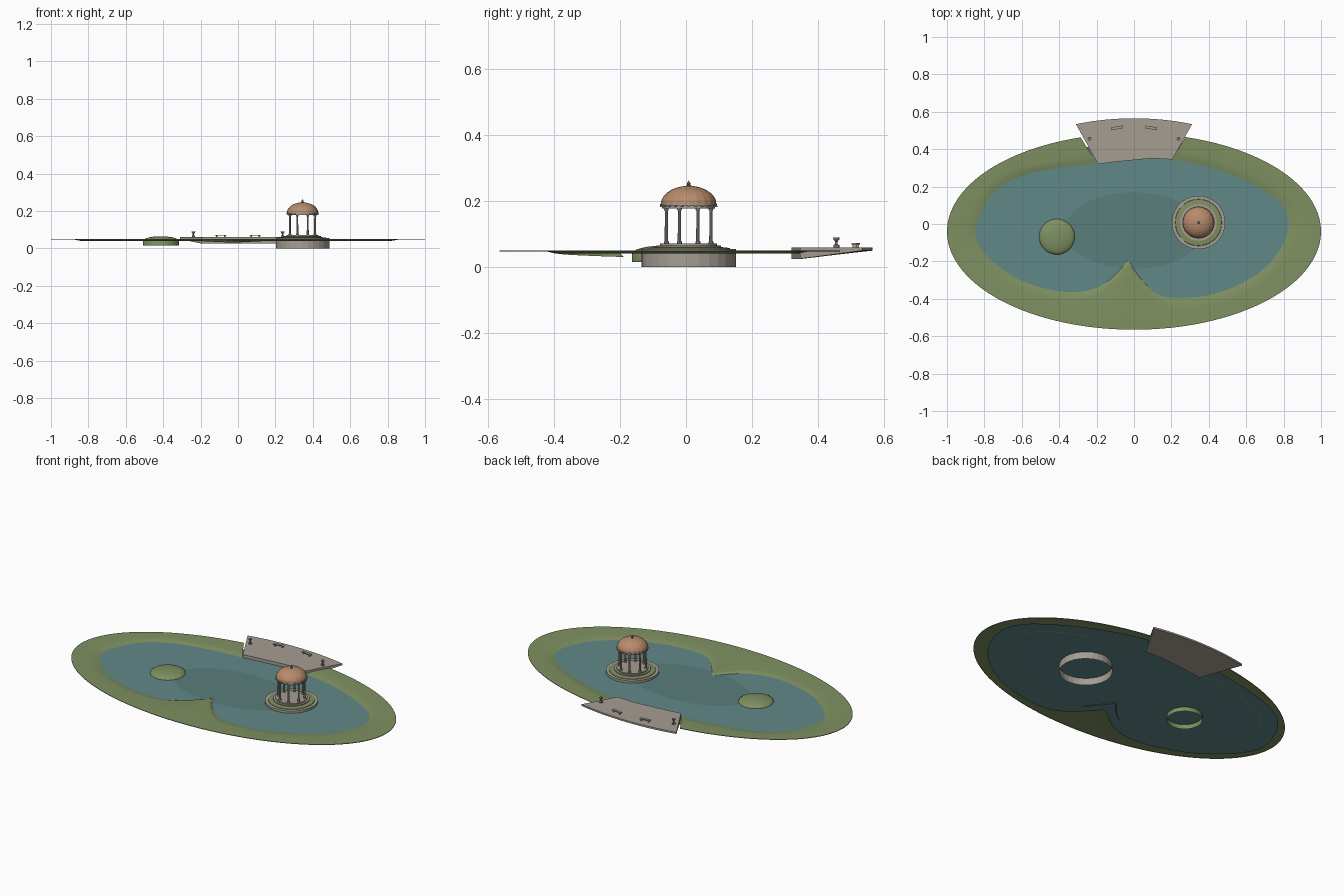
import bpy, math
from math import sin, cos, pi, atan2, hypot
from mathutils import Vector

if "Cube" in bpy.data.objects:
    bpy.data.objects.remove(bpy.data.objects["Cube"])


def mat(name, r, g, b):
    m = bpy.data.materials.new(name)
    m.diffuse_color = (r, g, b, 1)
    m.use_nodes = True
    m.node_tree.nodes["Principled BSDF"].inputs["Base Color"].default_value = m.diffuse_color
    return m


GRASS = mat("grass", .21, .28, .12)
WATER = mat("water", .12, .25, .25)
DEEP = mat("deep_water", .10, .21, .20)
STONE = mat("stone", .38, .34, .29)
COPPER = mat("copper", .48, .26, .15)
DARK = mat("dark_stone", .20, .19, .16)


def make(name, verts, faces, material, smooth=None):
    me = bpy.data.meshes.new(name)
    me.from_pydata(verts, [], faces)
    me.update()
    ob = bpy.data.objects.new(name, me)
    bpy.context.collection.objects.link(ob)
    me.materials.append(material)
    if smooth:
        bpy.ops.object.select_all(action='DESELECT')
        ob.select_set(True)
        bpy.context.view_layer.objects.active = ob
        bpy.ops.object.shade_smooth_by_angle(angle=math.radians(smooth))
    return ob


def lathe(name, profile, segs, centre, material, smooth=None, turn=0):
    """Revolve (radius, z) points, listed from bottom to top."""
    verts, rows, faces = [], [], []
    for r, z in profile:
        n = 1 if r == 0 else segs
        rows.append([len(verts) + i % n for i in range(segs)])
        for i in range(n):
            a = 2 * pi * i / segs + turn
            verts.append((centre[0] + r * cos(a), centre[1] + r * sin(a), z))
    for lo, hi in zip(rows, rows[1:]):
        for i in range(segs):
            j = (i + 1) % segs
            faces.append(list(dict.fromkeys((lo[i], lo[j], hi[j], hi[i]))))
    return make(name, verts, faces, material, smooth)


def boxes(name, items, centre, turn, material):
    """Several boxes (x, y, z, sx, sy, sz) as one object turned about z."""
    verts, faces = [], []
    for x, y, z, sx, sy, sz in items:
        k = len(verts)
        for c in (-.5, .5):
            for px, py in ((-.5, -.5), (.5, -.5), (.5, .5), (-.5, .5)):
                u, v = x + px * sx, y + py * sy
                verts.append((centre[0] + u * cos(turn) - v * sin(turn),
                              centre[1] + u * sin(turn) + v * cos(turn), z + c * sz))
        for f in ((3, 2, 1, 0), (4, 5, 6, 7), (0, 1, 5, 4), (1, 2, 6, 5), (2, 3, 7, 6), (3, 0, 4, 7)):
            faces.append([k + i for i in f])
    return make(name, verts, faces, material)


def ellipse_radius(t, a, b, yc=-.04):
    """Distance from the origin to an ellipse centred on (0, yc)."""
    A = (cos(t) / a) ** 2 + (sin(t) / b) ** 2
    B = -2 * yc * sin(t) / b ** 2
    C = (yc / b) ** 2 - 1
    return (-B + math.sqrt(B * B - 4 * A * C)) / (2 * A)


# Shoreline, anticlockwise from the terrace's left end; last three lie under the terrace
SHORE = [(-.20, .325), (-.4, .305), (-.62, .255), (-.77, .15), (-.85, -.02), (-.83, -.12),
         (-.74, -.22), (-.6, -.31), (-.4, -.365), (-.25, -.36), (-.15, -.315), (-.075, -.245),
         (-.03, -.2), (.0, -.245), (.06, -.32), (.13, -.38), (.22, -.4), (.4, -.385), (.6, -.31),
         (.75, -.19), (.83, -.03), (.8, .1), (.65, .21), (.42, .305), (.205, .347),
         (.1, .352), (0, .343), (-.1, .332)]
SUB, N = 5, len(SHORE)
shore = []
for i in range(N):
    p = [Vector(SHORE[(i + d) % N]) for d in (-1, 0, 1, 2)]
    for s in range(SUB):
        t = s / SUB
        q = .5 * (2 * p[1] + (p[2] - p[0]) * t + (2 * p[0] - 5 * p[1] + 4 * p[2] - p[3]) * t * t
                  + (3 * p[1] - p[0] - 3 * p[2] + p[3]) * t ** 3)
        shore.append((atan2(q.y, q.x), q.length))

# Grass bank: open ring broken at the terrace
verts, faces = [], []
count = 24 * SUB + 1
for t, r in shore[:count]:
    R = ellipse_radius(t, 1, .525)
    x, y = r * cos(t), r * sin(t)
    pen = max(0, 1 - abs(x + .03) / .2) if y < 0 else 0
    for d, z in ((R, .047), (R, .05), (r + .055, .05), (r + .025, .0475), (r, .0425),
                 (r - .012, .0405 - .01 * pen)):
        verts.append((d * cos(t), d * sin(t), z))
for i in range(count - 1):
    for k in range(5):
        a = i * 6 + k
        faces.append((a, a + 6, a + 7, a + 1))
make("grass_bank", verts, faces, GRASS, 40)

# Water sheet reaching under the bank, with a darker deep middle
verts, faces = [(0, 0, .0415)], []
M = len(shore)
for k in (.4, .7, 1):
    for t, r in shore:
        d = min(r + .1, ellipse_radius(t, .97, .495)) * k
        verts.append((d * cos(t), d * sin(t), .0415))
for i in range(M):
    j = (i + 1) % M
    faces.append((0, 1 + i, 1 + j))
    for k in (0, 1):
        a = 1 + k * M
        faces.append((a + i, a + M + i, a + M + j, a + j))
make("water", verts, faces, WATER)
make("deep_water", [(.37 * cos(2 * pi * i / 48), -.035 + .205 * sin(2 * pi * i / 48), .0419)
                    for i in range(48)], [list(range(48))], DEEP)

# Stone terrace: fan slab with a sloping underside
verts, faces = [], []
S = 16
inner = [(-.192, .32), (-.1, .332), (0, .342), (.1, .351), (.205, .345)]
for i in range(S + 1):
    f = i / S * 4
    k = min(int(f), 3)
    a, b = Vector(inner[k]), Vector(inner[k + 1])
    p = a.lerp(b, f - k)
    t = math.radians(120.2 - 60.4 * i / S)
    R = ellipse_radius(t, .98, .605)
    q = (R * cos(t), R * sin(t))
    verts += [(p.x, p.y, .06), (q[0], q[1], .06), (q[0], q[1], .05), (p.x, p.y, .025)]
for i in range(S):
    for k in range(4):
        j = (k + 1) % 4
        faces.append((4 * i + k, 4 * i + 4 + k, 4 * i + 4 + j, 4 * i + j))
faces += [(0, 1, 2, 3), (4 * S + 3, 4 * S + 2, 4 * S + 1, 4 * S)]
make("terrace", [tuple(v) for v in verts], [f[::-1] for f in faces], STONE)

# Urns and benches mirrored on the terrace
for side, s in (("left", -1), ("right", 1)):
    lathe(side + "_urn", [(.009, .06), (.009, .067), (.004, .069), (.004, .078), (.009, .084),
                          (.01, .09), (0, .09)], 12, (s * .238, .455), DARK)
    boxes(side + "_bench", [(0, 0, .071, .062, .015, .004), (-.022, 0, .0645, .006, .012, .009),
                            (.022, 0, .0645, .006, .012, .009)], (s * .092, .514), -s * .17, STONE)

# Small grass island
R = .096
lathe("small_island", [(R, .015), (R, .04)] +
      [(R * cos(a * pi / 12), .04 + .025 * sin(a * pi / 12)) for a in range(1, 6)] + [(0, .065)],
      32, (-.412, -.068), GRASS, 40)

# Pavilion island: stone wall, grass ring, stepped floor
C = (.345, .008)
lathe("island_wall", [(.143, 0), (.143, .055), (.124, .055)], 28, C, STONE)
lathe("island_grass", [(.126, .054), (.124, .058), (.095, .061)], 28, C, GRASS)
lathe("pavilion_steps", [(.098, .055), (.098, .066), (.086, .066), (.086, .072), (0, .072)], 28, C, STONE)

# Columns with bases and capitals
for i in range(8):
    a = (i + .5) * pi / 4
    lathe(f"column_{i + 1}", [(.008, .072), (.008, .077), (.0055, .079), (.0047, .17), (.0075, .174),
                              (.0075, .179)], 10, (C[0] + .073 * cos(a), C[1] + .073 * sin(a)), STONE)

# Entablature, dentils, dome and finial
lathe("entablature", [(.064, .178), (.08, .178), (.08, .186), (.086, .187), (.086, .191), (.064, .191),
                      (.064, .178)], 24, C, STONE)
for i in range(24):
    a = 2 * pi * i / 24
    boxes(f"dentil_{i + 1}", [(.083, 0, .1845, .008, .006, .005)], C, a, STONE)
lathe("dome", [(.084 * cos(a * pi / 14), .191 + .055 * sin(a * pi / 14)) for a in range(7)] + [(0, .246)],
      20, C, COPPER)
lathe("finial", [(.009, .243), (.009, .247), (.005, .249), (.006, .253), (0, .263)], 10, C, DARK)
